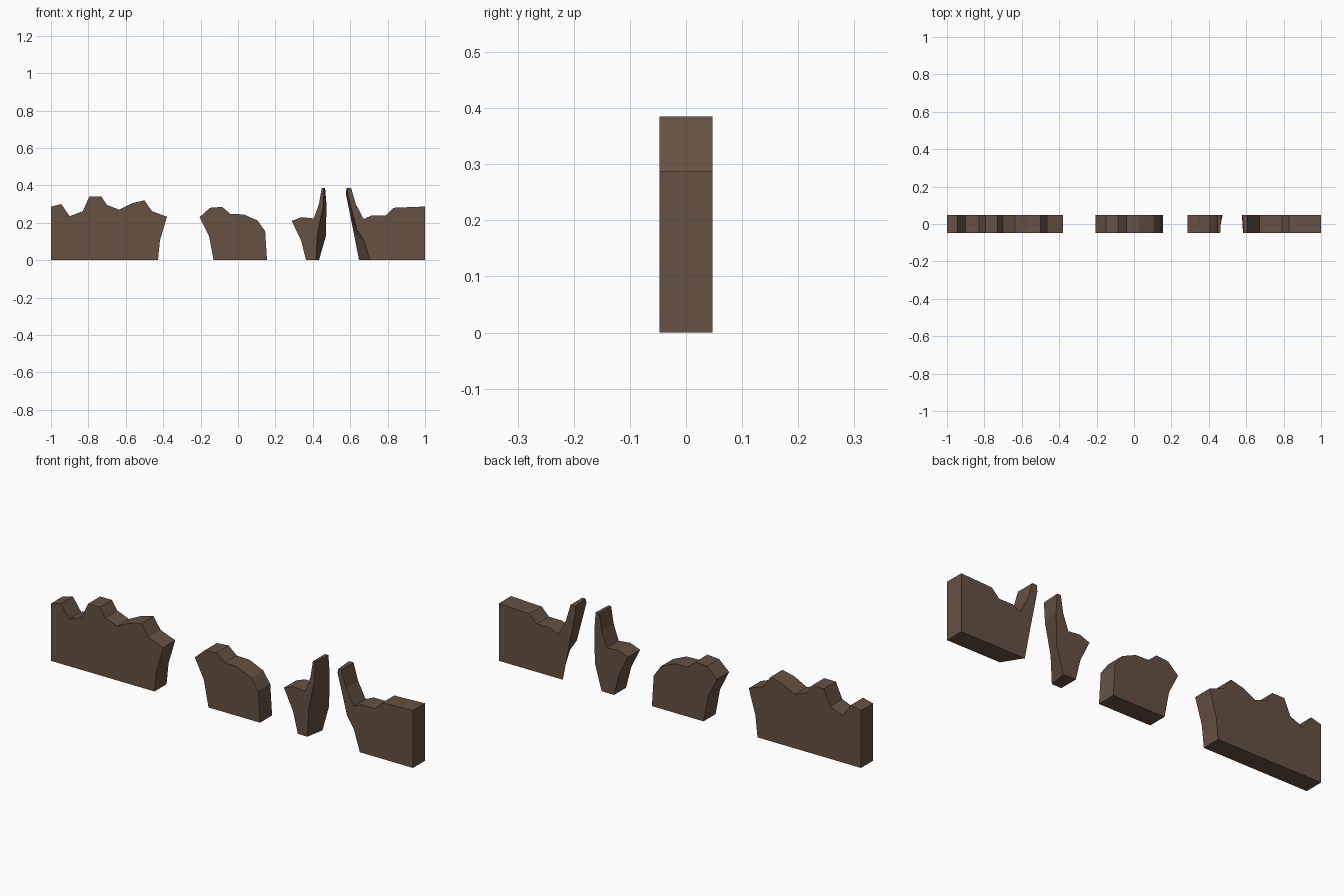
import bpy, bmesh

if "Cube" in bpy.data.objects:
    bpy.data.objects.remove(bpy.data.objects["Cube"])

HALF = 0.0475  # half thickness of the wall

mat = bpy.data.materials.new("dark brown wood")
mat.diffuse_color = (0.133, 0.083, 0.055, 1)
mat.use_nodes = True
mat.node_tree.nodes["Principled BSDF"].inputs["Base Color"].default_value = mat.diffuse_color


def slab(name, front, back_end=None):
    """Extrude an x/z outline; back_end replaces the last points on the back to skew the broken end."""
    back_end = back_end or []
    back = front[:len(front) - len(back_end)] + back_end
    bm = bmesh.new()
    f = [bm.verts.new((x, -HALF, z)) for x, z in front]
    b = [bm.verts.new((x, HALF, z)) for x, z in back]
    bm.faces.new(f)
    bm.faces.new(b[::-1])
    n = len(f)
    for i in range(n):
        j = (i + 1) % n
        bm.faces.new((f[j], f[i], b[i], b[j]))
    bmesh.ops.recalc_face_normals(bm, faces=bm.faces)
    me = bpy.data.meshes.new(name)
    bm.to_mesh(me)
    bm.free()
    me.materials.append(mat)
    bpy.context.collection.objects.link(bpy.data.objects.new(name, me))


# long broken wall piece on the left
slab("left_wall_piece", [
    (-1, 0), (-1, .286), (-.945, .30), (-.90, .235), (-.83, .262), (-.795, .34),
    (-.73, .34), (-.70, .295), (-.635, .27), (-.565, .305), (-.50, .32),
    (-.46, .262), (-.38, .232), (-.417, .107), (-.428, 0)])

# rounded chunk in the middle
slab("middle_wall_piece", [
    (-.13, 0), (-.155, .13), (-.205, .23), (-.15, .28), (-.085, .285), (-.04, .247),
    (.03, .245), (.105, .212), (.145, .155), (.155, 0)])

# narrow splinter with a skewed right end
slab("splinter_piece", [
    (.364, 0), (.337, .107), (.287, .21), (.34, .23), (.405, .223), (.433, .30), (.447, .385),
    (.461, .385), (.455, .285), (.424, .14), (.417, 0)],
    [(.466, .385), (.473, .295), (.47, .13), (.433, 0)])

# right wall piece with a skewed left end
slab("right_wall_piece", [
    (1, 0), (1, .287), (.83, .28), (.79, .24), (.717, .24), (.672, .22), (.63, .30), (.605, .385),
    (.588, .385), (.583, .365), (.636, .163), (.674, .105), (.706, 0)],
    [(.58, .385), (.577, .355), (.60, .24), (.62, .14), (.647, 0)])
